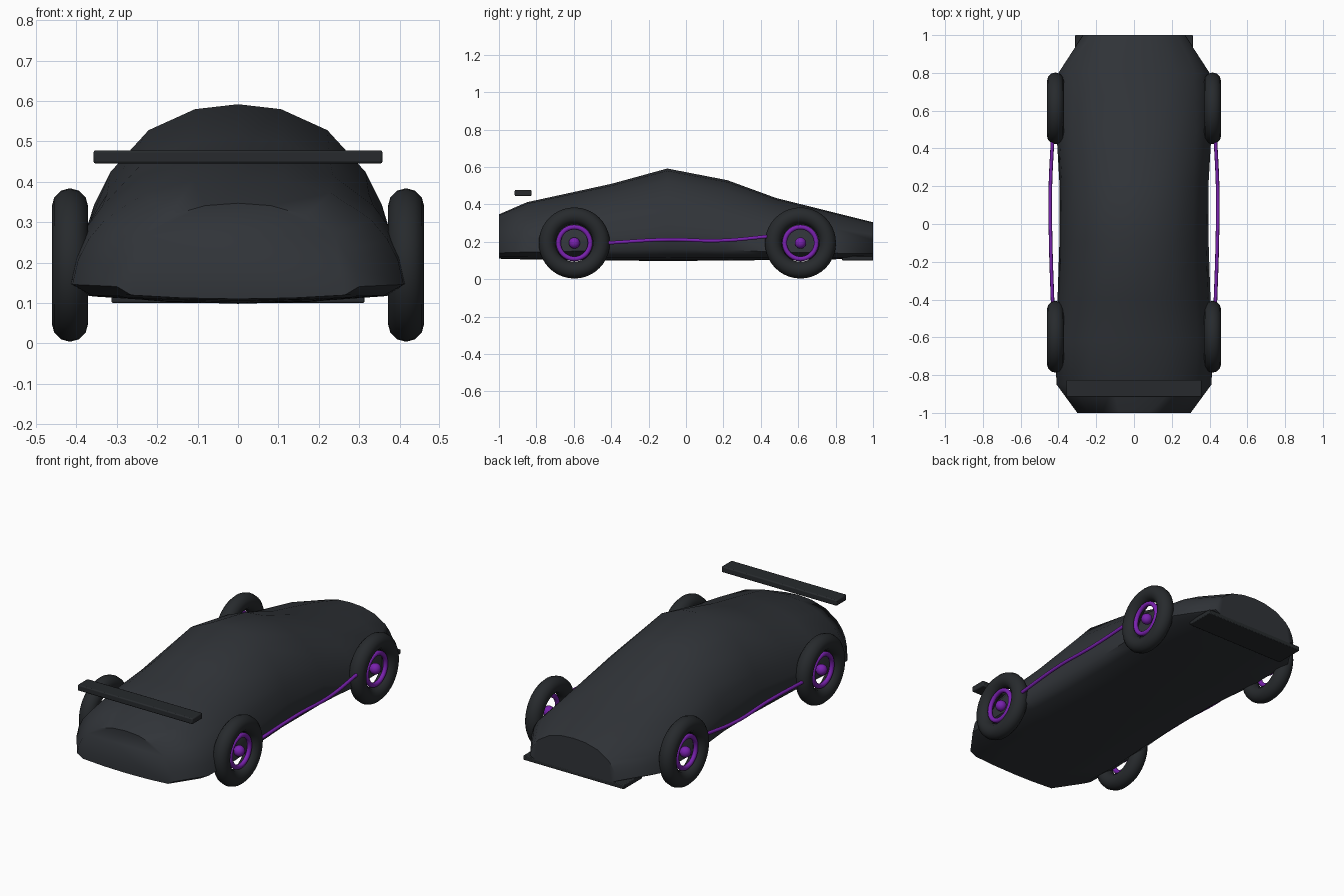
import bpy, bmesh, math
from mathutils import Vector

if "Cube" in bpy.data.objects:
    bpy.data.objects.remove(bpy.data.objects["Cube"])


def material(name, rgb):
    m = bpy.data.materials.new(name)
    m.diffuse_color = (*rgb, 1)
    m.use_nodes = True
    m.node_tree.nodes["Principled BSDF"].inputs["Base Color"].default_value = m.diffuse_color
    return m


PAINT = material("dark_paint", (0.030, 0.034, 0.040))
RUBBER = material("rubber", (0.020, 0.023, 0.026))
PURPLE = material("purple", (0.19, 0.015, 0.42))


def finish(name, mat, angle=40):
    ob = bpy.context.object
    ob.name = name
    ob.data.materials.append(mat)
    bpy.ops.object.shade_smooth_by_angle(angle=math.radians(angle))
    return ob


def box(name, lo, hi, mat, bevel):
    lo, hi = Vector(lo), Vector(hi)
    bpy.ops.mesh.primitive_cube_add(size=1, location=(lo + hi) / 2)
    bpy.context.object.dimensions = hi - lo
    bpy.ops.object.transform_apply(location=False, rotation=False, scale=True)
    ob = finish(name, mat)
    b = ob.modifiers.new("bevel", 'BEVEL')
    b.width, b.segments = bevel, 2


# Body: one half-section scaled along stations (y, half width, bottom, top)
half = [(0, 1), (0.27, 0.975), (0.56, 0.87), (0.80, 0.66), (0.90, 0.50),
        (0.965, 0.33), (1, 0.13), (0.88, 0.04), (0.45, 0.01), (0, 0)]
section = half + [(-x, z) for x, z in half[-2:0:-1]]
stations = [(-1, 0.30, 0.11, 0.347), (-0.85, 0.41, 0.106, 0.412),
            (-0.62, 0.42, 0.103, 0.462), (-0.40, 0.405, 0.10, 0.51),
            (-0.10, 0.395, 0.098, 0.592), (0.22, 0.395, 0.10, 0.53),
            (0.48, 0.41, 0.103, 0.435), (0.80, 0.40, 0.107, 0.355),
            (1, 0.27, 0.112, 0.305)]
bm = bmesh.new()
rings = [[bm.verts.new((w * x, y, lo + (hi - lo) * z)) for x, z in section]
         for y, w, lo, hi in stations]
n = len(section)
for a, b in zip(rings, rings[1:]):
    for i in range(n):
        bm.faces.new((a[i], a[(i + 1) % n], b[(i + 1) % n], b[i]))
bm.faces.new(rings[0])
bm.faces.new(rings[-1])
bmesh.ops.recalc_face_normals(bm, faces=bm.faces)
mesh = bpy.data.meshes.new("body")
bm.to_mesh(mesh)
bm.free()
body = bpy.data.objects.new("body", mesh)
bpy.context.collection.objects.link(body)
bpy.context.view_layer.objects.active = body
body.select_set(True)
finish("body", PAINT, 62)

# Wing and splitter
box("wing", (-0.358, -0.916, 0.445), (0.358, -0.826, 0.478), RUBBER, 0.006)
box("splitter", (-0.313, 0.835, 0.10), (0.313, 1.0, 0.125), RUBBER, 0.004)


# Wheels: tyre, rim ring and hub
def ring(name, loc, major, minor, mat, sides):
    bpy.ops.mesh.primitive_torus_add(location=loc, rotation=(0, math.pi / 2, 0),
                                     major_radius=major, minor_radius=minor,
                                     major_segments=40, minor_segments=sides)
    finish(name, mat, 60)


for s, side in ((1, "right"), (-1, "left")):
    for y, end in ((-0.597, "front"), (0.612, "back")):
        tag = f"{end}_{side}"
        ring("tyre_" + tag, (s * 0.416, y, 0.194), 0.145, 0.045, RUBBER, 12)
        ring("rim_" + tag, (s * 0.43, y, 0.194), 0.085, 0.013, PURPLE, 10)
        bpy.ops.mesh.primitive_uv_sphere_add(segments=20, ring_count=12, radius=0.03,
                                             location=(s * 0.425, y, 0.194))
        finish("hub_" + tag, PURPLE)

    # Side pipe running between the wheels
    cu = bpy.data.curves.new("side_pipe_" + side, 'CURVE')
    cu.dimensions = '3D'
    cu.bevel_depth, cu.bevel_resolution, cu.use_fill_caps = 0.0095, 3, True
    path = [(0.43, -0.44, 0.193), (0.441, -0.1, 0.212),
            (0.443, 0.18, 0.207), (0.43, 0.47, 0.232)]
    sp = cu.splines.new('BEZIER')
    sp.bezier_points.add(len(path) - 1)
    for p, (x, y, z) in zip(sp.bezier_points, path):
        p.co = (s * x, y, z)
        p.handle_left_type = p.handle_right_type = 'AUTO'
    cu.materials.append(PURPLE)
    bpy.context.collection.objects.link(bpy.data.objects.new("side_pipe_" + side, cu))
